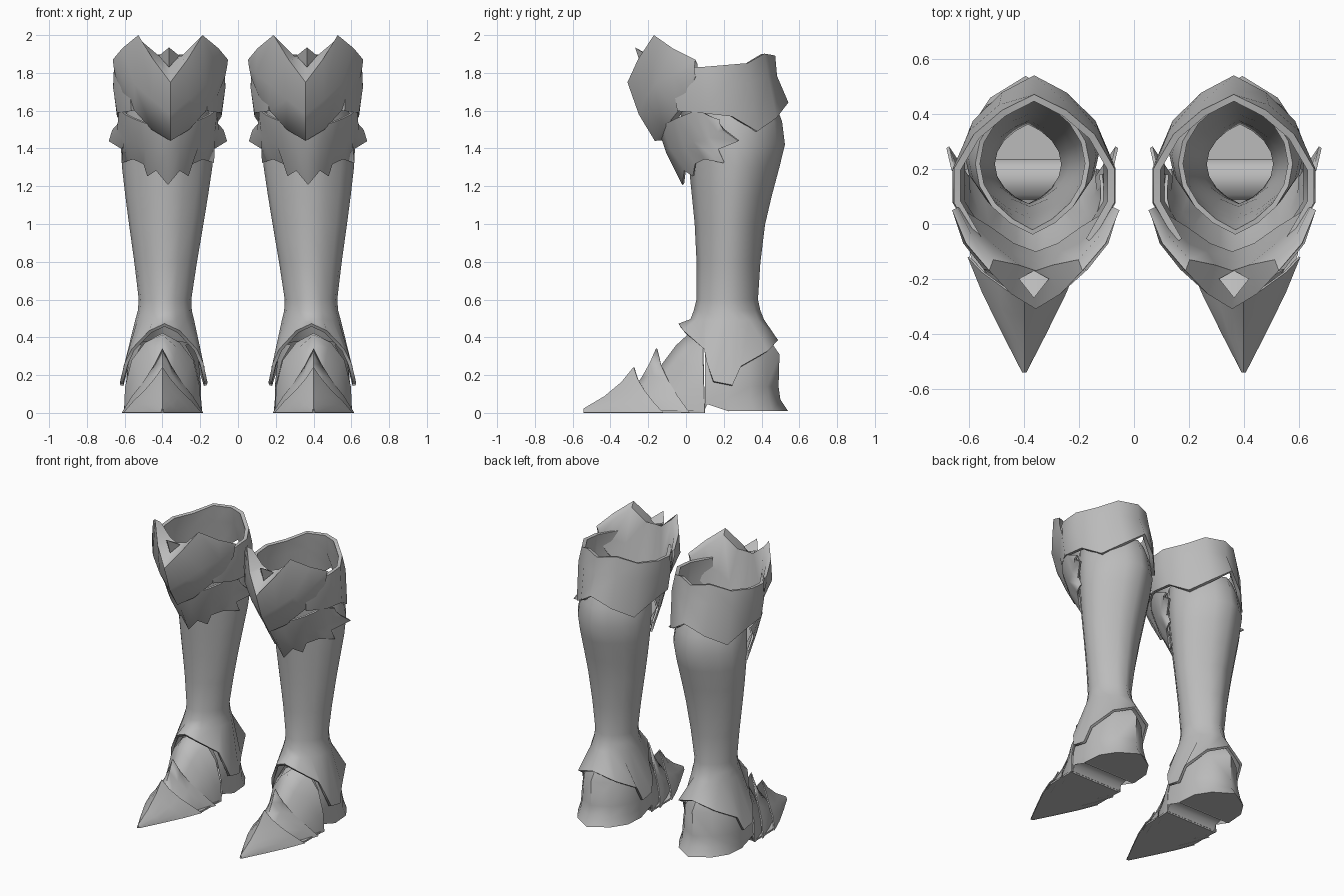
import bpy, bmesh, math

steel = bpy.data.materials.new("grey_steel")
steel.diffuse_color = (0.5, 0.5, 0.5, 1)


def sym(half, closed=False):
    """Mirror a half row that starts on the boot's centre line."""
    other = half[1:-1] if closed else half[1:]
    return [(-x, y, z) for x, y, z in reversed(other)] + half


def plate(name, rows, cx, closed=False, thick=0.0, angle=80, cap=False, lean=0.0):
    """Skin rows of points into a sheet centred on cx, thicken it, mirror it to the other boot."""
    bm = bmesh.new()
    grid = [[bm.verts.new((x + cx + lean * z, y, z)) for x, y, z in sym(row, closed)]
            for row in rows]
    n = len(grid[0])
    for a, b in zip(grid, grid[1:]):
        for i in range(n if closed else n - 1):
            j = (i + 1) % n
            bm.faces.new((a[i], a[j], b[j], b[i]))
    if cap:
        bm.faces.new(grid[-1])
    bmesh.ops.remove_doubles(bm, verts=bm.verts, dist=0.0005)
    bmesh.ops.recalc_face_normals(bm, faces=bm.faces)
    me = bpy.data.meshes.new(name)
    bm.to_mesh(me)
    bm.free()
    me.materials.append(steel)
    ob = bpy.data.objects.new(name, me)
    bpy.context.collection.objects.link(ob)
    bpy.ops.object.select_all(action='DESELECT')
    ob.select_set(True)
    bpy.context.view_layer.objects.active = ob
    if thick:
        m = ob.modifiers.new("thickness", 'SOLIDIFY')
        m.thickness = thick
        m.offset = 0
        bpy.ops.object.modifier_apply(modifier=m.name)
    m = ob.modifiers.new("other_boot", 'MIRROR')
    m.use_mirror_merge = False
    bpy.ops.object.modifier_apply(modifier=m.name)
    bpy.ops.object.shade_smooth_by_angle(angle=math.radians(angle))
    return ob


# Shin tube: (height, half width, front, back), pointed front and rear
def shin_ring(z, a, y0, y1):
    ring = []
    for k in range(9):
        t = math.pi * k / 8
        y = 0.5 * math.cos(t) + 0.5 * (1 - 2 * t / math.pi)
        x = 0 if k in (0, 8) else a * math.sin(t)
        ring.append((x, (y0 + y1) / 2 - y * (y1 - y0) / 2, z))
    return ring


shin = [shin_ring(*r) for r in (
    (1.62, 0.2, -0.03, 0.47), (1.54, 0.225, -0.01, 0.5), (1.42, 0.238, 0.01, 0.515),
    (1.3, 0.23, 0.025, 0.485), (1.15, 0.21, 0.04, 0.445), (1.0, 0.188, 0.055, 0.41),
    (0.8, 0.157, 0.065, 0.385), (0.6, 0.13, 0.065, 0.372), (0.54, 0.134, 0.05, 0.385),
    (0.49, 0.147, 0.03, 0.405))]
# Flared ankle edge
shin.append([(0, -.035, .465), (.075, -.01, .43), (.165, .1, .335), (.2, .112, .26),
             (.222, .145, .165), (.222, .245, .145), (.205, .29, .245), (.14, .43, .325),
             (0, .48, .38)])
plate("shin_guard", shin, 0.396, closed=True, thick=0.018, lean=-0.016)

# Cuff around the back of the knee
plate("knee_cuff", [
    [(0, .46, 1.89), (.11, .405, 1.9), (.21, .32, 1.85), (.28, .2, 1.84),
     (.28, .08, 1.83), (.2, -.06, 1.83)],
    [(0, .47, 1.78), (.12, .425, 1.78), (.225, .335, 1.75), (.285, .2, 1.73),
     (.285, .08, 1.72), (.2, -.06, 1.72)],
    [(0, .53, 1.64), (.11, .47, 1.56), (.213, .37, 1.49), (.265, .24, 1.57),
     (.265, .08, 1.59), (.19, -.04, 1.6)]], 0.364, thick=0.025)

# Knee plate: lower edge, middle, peaked rim, then the inner side back down
knee_low = [(0, -.165, 1.44), (.1, -.12, 1.5), (.19, -.04, 1.6), (.25, .01, 1.68), (.29, .05, 1.78)]
plate("knee_plate", [
    knee_low,
    [(0, -.25, 1.58), (.1, -.22, 1.66), (.19, -.165, 1.74), (.265, -.07, 1.79), (.3, .045, 1.83)],
    [(0, -.31, 1.75), (.09, -.255, 1.87), (.17, -.17, 2.0), (.255, -.07, 1.93), (.305, .05, 1.87)],
    [(0, -.17, 1.88), (.06, -.15, 1.89), (.155, -.13, 1.97), (.235, -.04, 1.9), (.285, .06, 1.85)],
    [(0, -.13, 1.62), (.09, -.1, 1.66), (.16, -.07, 1.74), (.23, 0, 1.78), (.275, .06, 1.81)],
    [(0, -.1, 1.445), (.08, -.07, 1.51), (.165, -.01, 1.61), (.23, .03, 1.69), (.275, .06, 1.78)],
    knee_low], 0.358, angle=60)

# Small spike on the knee plate
plate("knee_spike", [
    [(0, -.235, 1.83), (.055, -.2, 1.89), (0, -.17, 1.88)],
    [(0, -.27, 1.935)] * 3], 0.365, closed=True, angle=20)

# Jagged fan below the knee
plate("knee_fan", [
    [(0, -.14, 1.5), (.07, -.12, 1.52), (.13, -.09, 1.54), (.18, -.05, 1.56), (.22, 0, 1.58),
     (.245, .05, 1.6), (.255, .09, 1.59), (.255, .13, 1.57), (.25, .18, 1.55)],
    [(0, -.1, 1.38), (.06, -.08, 1.4), (.12, -.04, 1.4), (.16, -.01, 1.42), (.2, .04, 1.44),
     (.23, .1, 1.44), (.24, .12, 1.46), (.265, .17, 1.49), (.26, .18, 1.53)],
    [(0, -.015, 1.21), (.06, -.005, 1.285), (.105, .04, 1.255), (.125, .05, 1.32), (.18, .1, 1.345),
     (.24, .2, 1.325), (.235, .17, 1.395), (.308, .28, 1.44), (.29, .2, 1.5)]], 0.371, thick=0.012)

# Heel cup
plate("heel_cup", [
    [(0, .44, .39), (.09, .38, .38), (.14, .3, .37), (.145, .2, .365), (.115, .1, .36)],
    [(0, .495, .31), (.105, .42, .3), (.17, .33, .29), (.185, .22, .285), (.16, .1, .28)],
    [(0, .49, .14), (.11, .43, .14), (.18, .34, .14), (.2, .22, .14), (.194, .1, .14)],
    [(0, .50, .07), (.12, .44, .07), (.185, .34, .07), (.2, .21, .07), (.2, .10, .05)],
    [(0, .54, .01), (.13, .46, .01), (.195, .36, .01), (.205, .23, .01), (.2, .22, .01)]],
    0.395, angle=60, cap=True)

# Overlapping foot plates: (floor y, ridge y, half width, height)
SHARP = [(0, 1), (.2, .74), (.45, .49), (.75, .25), (1, 0)]
SPIKED = [(0, 1), (.28, .78), (.6, .52), (.87, .25), (1, 0)]
ROUND = [(0, 1), (.45, .88), (.8, .66), (.97, .33), (1, 0)]


def foot_plate(name, rings, front, rear):
    """Loft rings whose outline changes from the front shape to the rear shape."""
    rows = []
    for i, (yf, yr, w, top) in enumerate(rings):
        f = (i / (len(rings) - 1)) ** 2
        sec = [(a + (c - a) * f, b + (d - b) * f) for (a, b), (c, d) in zip(front, rear)]
        rows.append([(w * s, yr + (yf - yr) * (1 - h) ** 1.5, top * h) for s, h in sec])
    plate(name, rows, 0.4, thick=0.008)


foot_plate("toe_plate", [(-.54, -.54, .004, .02), (-.4, -.43, .076, .085),
                         (-.25, -.34, .15, .16), (-.12, -.275, .203, .24)], SPIKED, SHARP)
foot_plate("middle_foot_plate", [(-.2, -.29, .13, .12), (-.1, -.235, .172, .18),
                                 (-.03, -.19, .195, .26), (.02, -.155, .212, .34)],
           SPIKED, SHARP)
foot_plate("instep_plate", [(-.06, -.18, .15, .15), (0, -.125, .175, .255),
                            (.05, -.05, .192, .355), (.09, .01, .2, .41),
                            (.1, .09, .2, .42)], SPIKED, ROUND)

# Flat sole and the raised arch behind it
plate("front_sole", [[(0, y, .006), (w, y, .006)] for y, w in
                     ((-.54, .004), (-.4, .074), (-.25, .147), (-.11, .198), (.09, .2))],
      0.4, thick=0.012)
plate("arch_sole", [[(0, y, z), (.195, y, z)] for y, z in
                    ((.09, .01), (.11, .05), (.2, .07), (.23, .01))], 0.395, thick=0.01)
